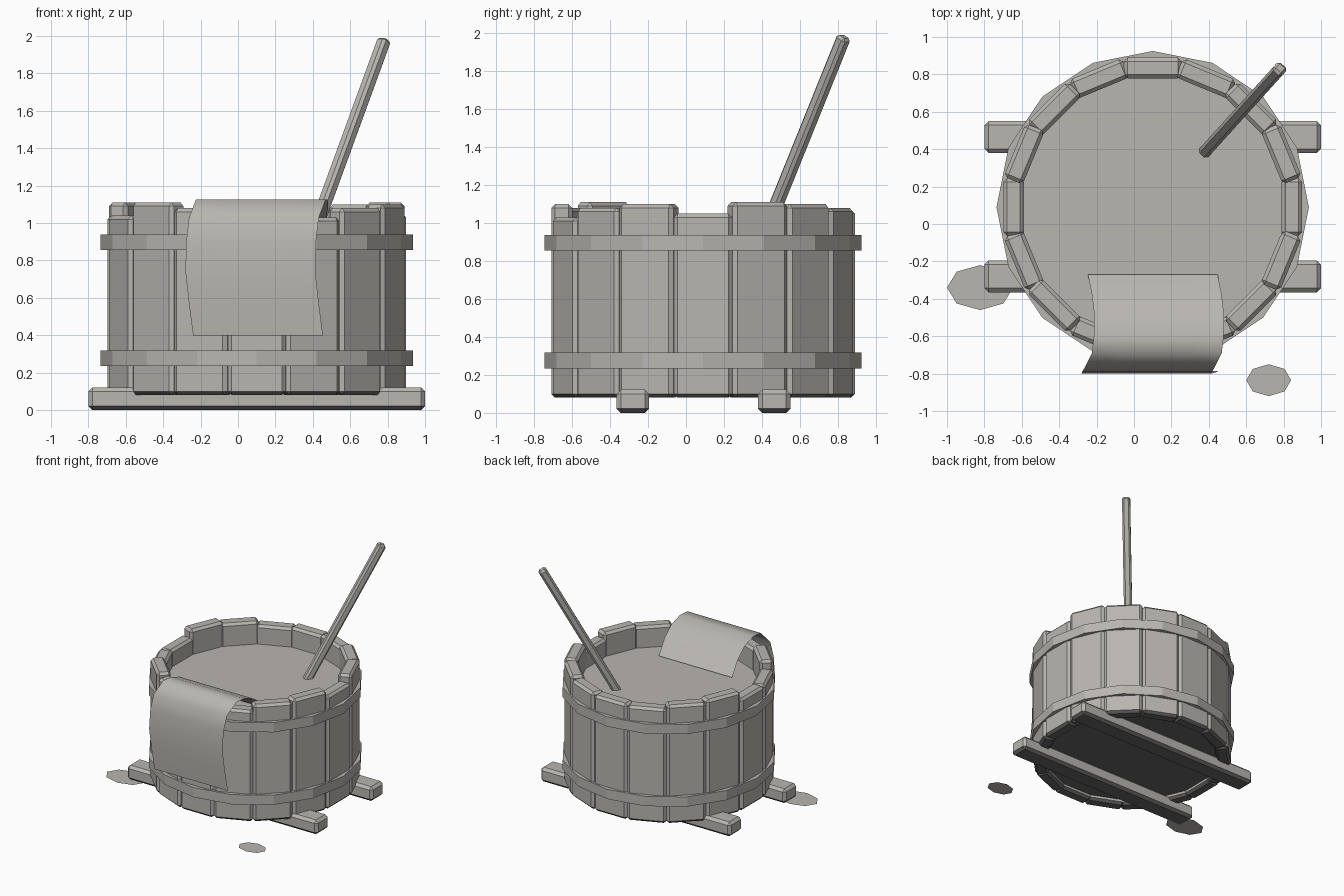
import bpy, bmesh, math
from mathutils import Vector, Matrix

if "Cube" in bpy.data.objects:
    bpy.data.objects.remove(bpy.data.objects["Cube"])

CX, CY = 0.10, 0.09          # tub axis


def material(name, colour):
    m = bpy.data.materials.new(name)
    m.diffuse_color = (*colour, 1)
    m.use_nodes = True
    m.node_tree.nodes["Principled BSDF"].inputs["Base Color"].default_value = m.diffuse_color
    return m


grey = material("weathered_grey", (0.485, 0.468, 0.435))
dark = material("dark_underside", (0.14, 0.135, 0.13))


def finish(name, bm, mat=grey, dark_below=False):
    me = bpy.data.meshes.new(name)
    bm.normal_update()
    if dark_below:           # damp undersides are darker
        for f in bm.faces:
            f.material_index = int(f.normal.z < -0.5)
    bm.to_mesh(me)
    bm.free()
    me.materials.append(mat)
    if dark_below:
        me.materials.append(dark)
    ob = bpy.data.objects.new(name, me)
    bpy.context.collection.objects.link(ob)
    return ob


def bevel_box(name, size, matrix, bevel, dark_below=False):
    bm = bmesh.new()
    bmesh.ops.create_cube(bm, size=1, matrix=Matrix.Diagonal((*size, 1)))
    bmesh.ops.bevel(bm, geom=bm.edges[:], offset=bevel, segments=1,
                    affect='EDGES', profile=0.5)
    bm.transform(matrix)
    return finish(name, bm, dark_below=dark_below)


def disc(name, x, y, z, rx, ry, sides, depth=0.0, mat=grey):
    bm = bmesh.new()
    if depth:
        bmesh.ops.create_cone(bm, cap_ends=True, segments=sides,
                              radius1=1, radius2=1, depth=depth)
    else:
        bmesh.ops.create_circle(bm, cap_ends=True, segments=sides, radius=1)
    bm.transform(Matrix.Translation((x, y, z)) @ Matrix.Diagonal((rx, ry, 1, 1)))
    return finish(name, bm, mat)


# Staves, uneven tops, counter-clockwise from +x
tops = [1.05, 1.11, 1.10, 1.08, 1.07, 1.06, 1.09, 1.11,
        1.04, 1.04, 1.11, 1.08, 1.10, 1.03, 1.08, 1.10]
for i, top in enumerate(tops):
    a = i * math.tau / 16
    h = top - 0.08
    m = (Matrix.Translation((CX, CY, 0.08 + h / 2)) @ Matrix.Rotation(a, 4, 'Z')
         @ Matrix.Translation((0.744, 0, 0)))
    bevel_box(f"stave_{i + 1}", (0.11, 0.308, h), m, 0.02, True)

# Hoops: sixteen-sided rings
for name, z0, z1 in (("lower_hoop", 0.235, 0.318), ("upper_hoop", 0.855, 0.938)):
    bm = bmesh.new()
    rings = []
    for i in range(16):
        a = i * math.tau / 16
        rings.append([bm.verts.new((CX + r * math.cos(a), CY + r * math.sin(a), z))
                      for r, z in ((0.835, z0), (0.835, z1), (0.78, z1), (0.78, z0))])
    for i in range(16):
        p, q = rings[i], rings[(i + 1) % 16]
        for k in range(4):
            n = (k + 1) % 4
            bm.faces.new((p[k], q[k], q[n], p[n]))
    finish(name, bm)

# Floor and water surface
disc("tub_floor", CX, CY, 0.14, 0.72, 0.72, 32, 0.04, dark)
disc("water_surface", CX, CY, 0.90, 0.72, 0.72, 32)

# Runners under the tub
for name, y in (("front_runner", -0.28), ("back_runner", 0.465)):
    bevel_box(name, (1.80, 0.17, 0.122), Matrix.Translation((CX, y, 0.061)), 0.022, True)

# Stirring stick leaning on the rim
tip = Vector((0.783, 0.833, 1.982))
foot = Vector((0.355, 0.36, 0.81))
d = tip - foot
m = Matrix.Translation((tip + foot) / 2) @ d.to_track_quat('Z', 'Y').to_matrix().to_4x4()
bevel_box("stirring_stick", (0.066, 0.066, d.length), m, 0.015)

# Cloth draped over the front rim: y, z and sideways sway of each row
rows_yzc = [(-0.27, 0.91, 0.10), (-0.38, 1.015, 0.122), (-0.49, 1.085, 0.135),
            (-0.60, 1.125, 0.132), (-0.69, 1.125, 0.122), (-0.765, 1.03, 0.085),
            (-0.79, 0.90, 0.07), (-0.80, 0.74, 0.066), (-0.795, 0.57, 0.085),
            (-0.785, 0.40, 0.107)]
bm = bmesh.new()
rows = [[bm.verts.new((c - 0.347 + 0.694 * k / 4, y, z)) for k in range(5)]
        for y, z, c in rows_yzc]
for p, q in zip(rows, rows[1:]):
    for k in range(4):
        bm.faces.new((p[k], q[k], q[k + 1], p[k + 1]))
for f in bm.faces:
    f.smooth = True
finish("draped_cloth", bm)

# Puddles on the ground
disc("left_puddle", -0.823, -0.34, 0.004, 0.177, 0.12, 8)
disc("front_puddle", 0.72, -0.835, 0.004, 0.12, 0.085, 8)
